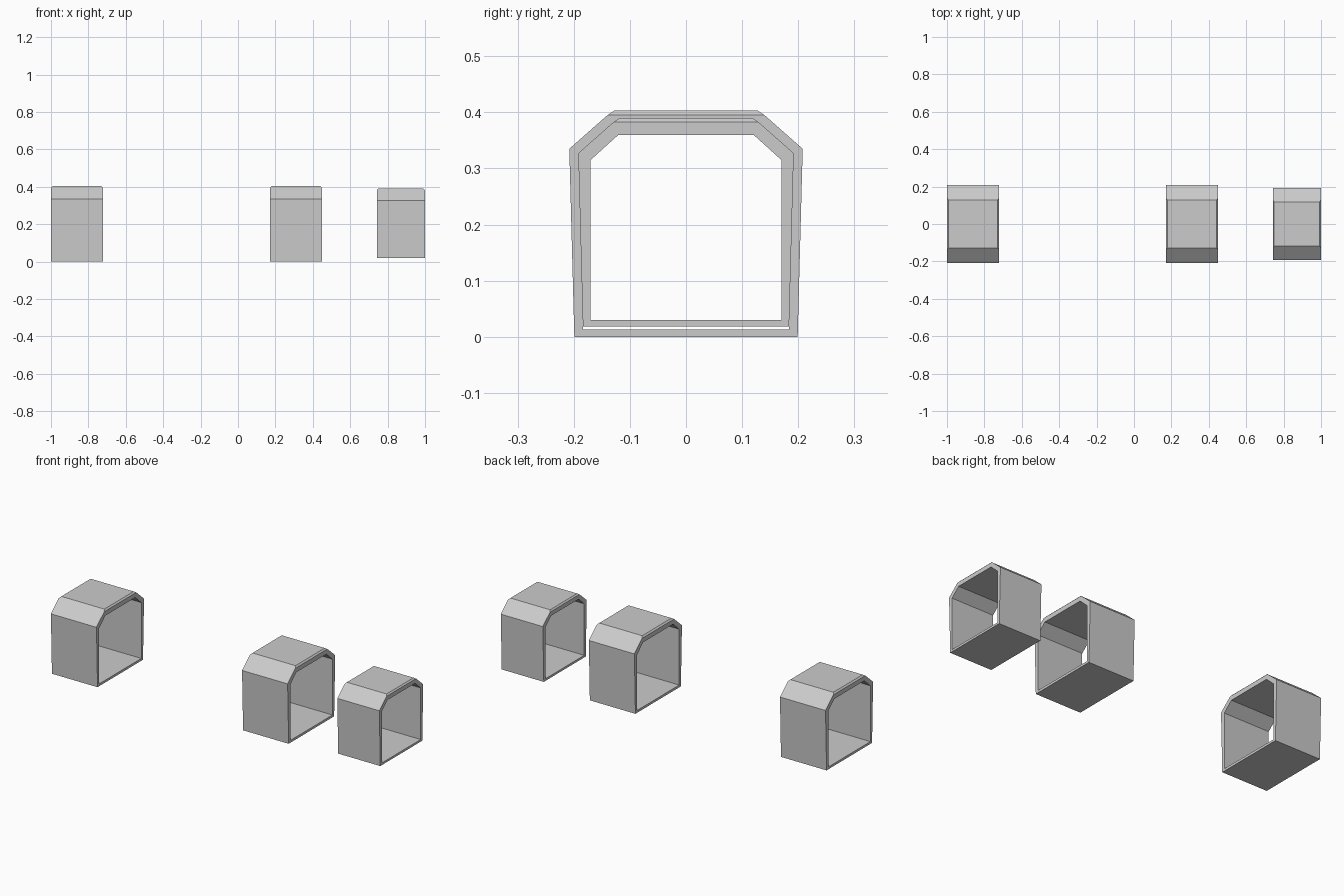
import bpy, bmesh

if "Cube" in bpy.data.objects:
    bpy.data.objects.remove(bpy.data.objects["Cube"])

LENGTH = 0.279


def ring(bm, x, half):
    # mirrored cross-section: half profile listed from bottom to top on +y
    pts = half + [(-y, z) for y, z in reversed(half)]
    return [bm.verts.new((x, y, z)) for y, z in pts]


def housing(name, x, z, s):
    bm = bmesh.new()
    end = [(0.199, 0.0), (0.208, 0.335), (0.14, 0.395)]
    mid = [(0.199, 0.0), (0.208, 0.335), (0.128, 0.403)]
    inner = [(0.184, 0.013), (0.184, 0.322), (0.131, 0.370)]
    h = LENGTH / 2
    # outer shell with eased roof ends, then back through the opening
    rings = [ring(bm, -h, end), ring(bm, -h + 0.008, mid),
             ring(bm, h - 0.008, mid), ring(bm, h, end),
             ring(bm, h, inner), ring(bm, -h, inner)]
    for a, b in zip(rings, rings[1:] + rings[:1]):
        n = len(a)
        for i in range(n):
            j = (i + 1) % n
            bm.faces.new((a[i], a[j], b[j], b[i]))
    bmesh.ops.recalc_face_normals(bm, faces=bm.faces)
    me = bpy.data.meshes.new(name)
    bm.to_mesh(me)
    bm.free()
    ob = bpy.data.objects.new(name, me)
    ob.location = (x, 0, z)
    ob.scale = (s, s, s)
    bpy.context.collection.objects.link(ob)


# two full-size sleeves and one smaller raised sleeve
housing("left_sleeve", -0.8605, 0, 1)
housing("middle_sleeve", 0.31, 0, 1)
housing("small_right_sleeve", 0.871, 0.018, 0.923)
